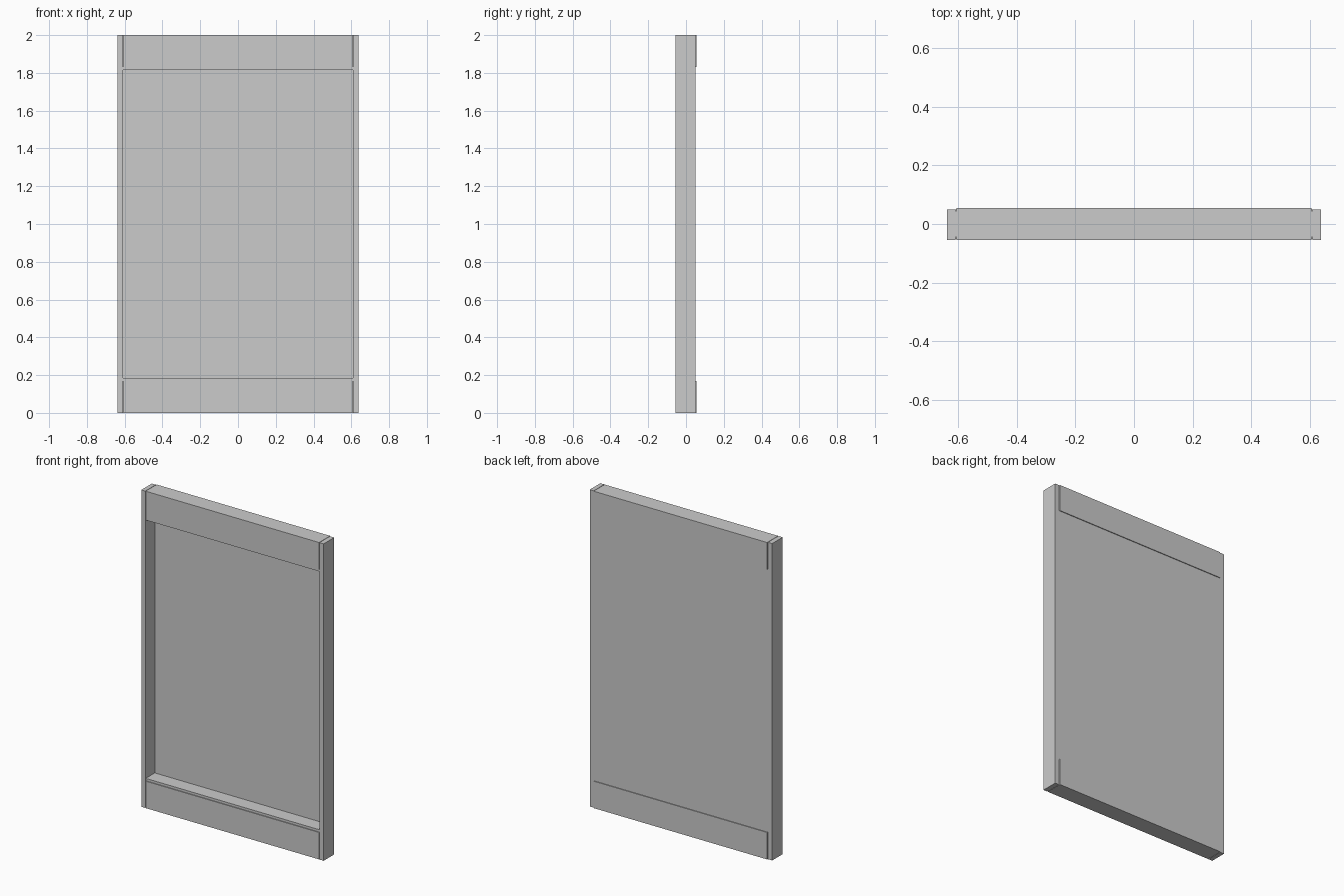
import bpy

if "Cube" in bpy.data.objects:
    bpy.data.objects.remove(bpy.data.objects["Cube"])

grey = bpy.data.materials.new("plain grey")
grey.diffuse_color = (0.6, 0.6, 0.6, 1)
grey.use_nodes = True
grey.node_tree.nodes["Principled BSDF"].inputs["Base Color"].default_value = grey.diffuse_color


def box(name, x, y, z):
    """Axis-aligned box from (min, max) ranges."""
    bpy.ops.mesh.primitive_cube_add(size=1)
    o = bpy.context.object
    o.name = name
    for v in o.data.vertices:
        v.co = [r[0] if c < 0 else r[1] for r, c in zip((x, y, z), v.co)]
    o.data.materials.append(grey)
    return o


# Side posts, with a thin inner core filling the shadow groove beside the rails
for side, s in (("left", -1), ("right", 1)):
    box(side + "_post", sorted((s * 0.609, s * 0.637)), (-0.055, 0.05), (0, 2))

# Top and bottom rails, each with a slim lip towards the opening
for name, z, lip in (("bottom", (0, 0.17), (0.17, 0.185)),
                     ("top", (1.83, 2), (1.815, 1.83))):
    box(name + "_rail", (-0.605, 0.605), (-0.055, 0.055), z)
    box(name + "_rail_core", (-0.609, 0.609), (-0.045, 0.045),
        (z[0] + 0.002, z[1] - 0.002))
    box(name + "_lip", (-0.609, 0.609), (-0.05, 0.048), lip)

# Thin back panel
box("back_panel", (-0.609, 0.609), (0.04, 0.05), (0.17, 1.83))
